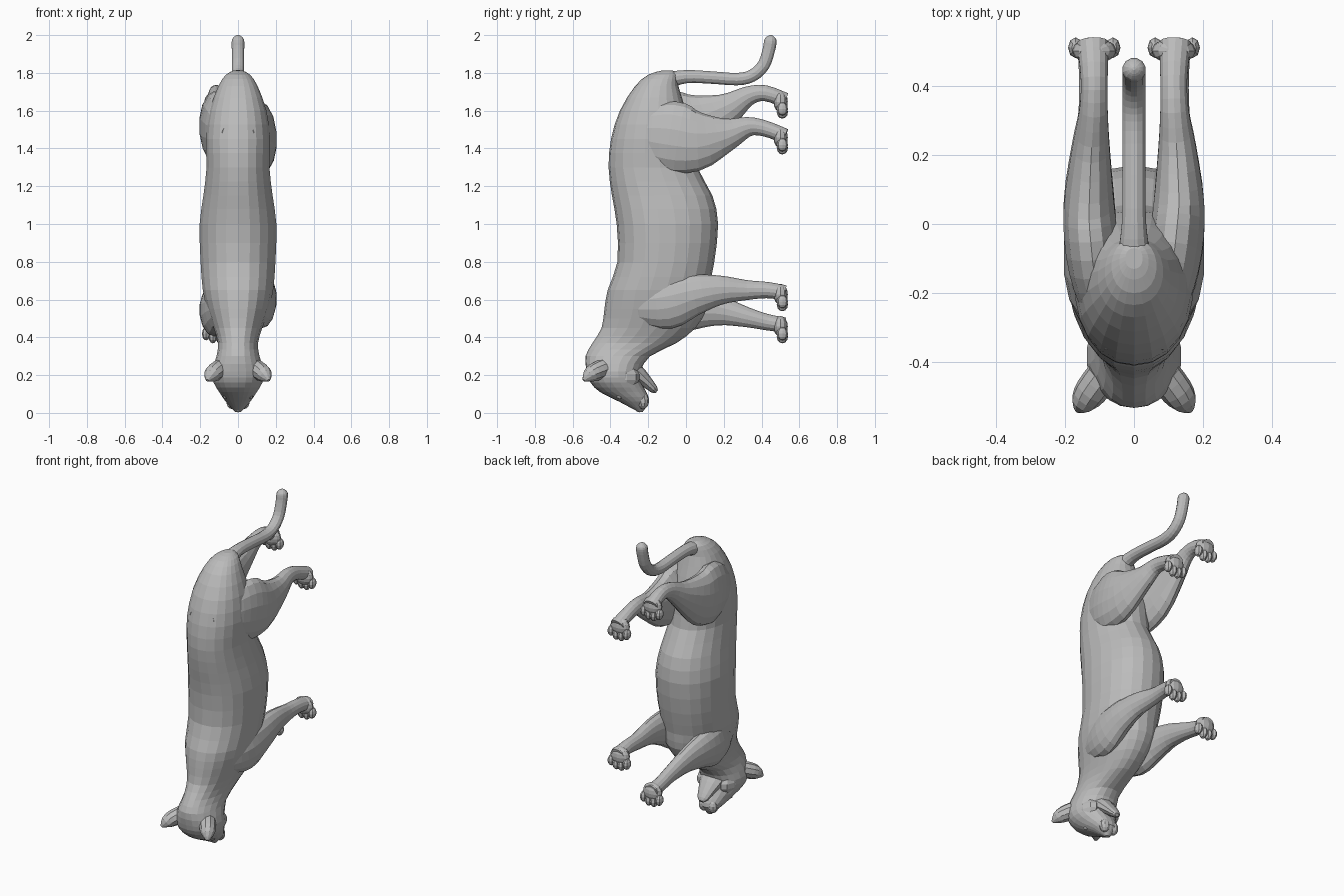
import bpy, bmesh, math
from mathutils import Vector, Matrix

if "Cube" in bpy.data.objects:
    bpy.data.objects.remove(bpy.data.objects["Cube"])

grey = bpy.data.materials.new("plain grey")
grey.diffuse_color = (0.5, 0.5, 0.5, 1)
grey.use_nodes = True
grey.node_tree.nodes["Principled BSDF"].inputs["Base Color"].default_value = grey.diffuse_color


def finish(name, bm):
    bmesh.ops.recalc_face_normals(bm, faces=bm.faces[:])
    me = bpy.data.meshes.new(name)
    bm.to_mesh(me)
    bm.free()
    me.materials.append(grey)
    ob = bpy.data.objects.new(name, me)
    bpy.context.collection.objects.link(ob)
    return ob


def spline(rows, steps):
    """Smooth a list of number rows with a Catmull-Rom curve."""
    rows = [Vector(r) for r in rows]
    out = []
    for i in range(len(rows) - 1):
        p0, p1 = rows[max(i - 1, 0)], rows[i]
        p2, p3 = rows[i + 1], rows[min(i + 2, len(rows) - 1)]
        for k in range(steps):
            t = k / steps
            out.append(0.5 * (2 * p1 + (p2 - p0) * t + (2 * p0 - 5 * p1 + 4 * p2 - p3) * t * t
                              + (3 * p1 - p0 - 3 * p2 + p3) * t ** 3))
    return out + [rows[-1]]


def bulge(v, power):
    return math.copysign(abs(v) ** power, v)


def loft(name, rows, sides=14, steps=2, level=False, power=1.0):
    """Skin rings given as x, y, z, sideways radius, other radius."""
    rows = spline(rows, steps)
    mid = [Vector(r[:3]) for r in rows]
    bm = bmesh.new()
    rings = []
    for i, r in enumerate(rows):
        t = mid[min(i + 1, len(mid) - 1)] - mid[max(i - 1, 0)]
        side, other = Vector((1, 0, 0)), Vector((0, 1, 0))
        if not level:
            t.normalize()
            side = (side - t * t.x).normalized()
            other = t.cross(side)
        ring = []
        for k in range(sides):
            a = 2 * math.pi * (k + 0.5) / sides
            ring.append(bm.verts.new(mid[i] + side * bulge(math.cos(a), power) * max(r[3], .004)
                                     + other * bulge(math.sin(a), power) * max(r[4], .004)))
        rings.append(ring)
    for a, b in zip(rings, rings[1:]):
        for k in range(sides):
            n = (k + 1) % sides
            bm.faces.new((a[k], a[n], b[n], b[k]))
    bm.faces.new(rings[0])
    bm.faces.new(rings[-1])
    return finish(name, bm)


def blob(bm, centre, size, u=10, v=7):
    m = Matrix.Translation(centre) @ Matrix.Diagonal((*size, 1))
    bmesh.ops.create_uvsphere(bm, u_segments=u, v_segments=v, radius=1, matrix=m)


def ball(name, centre, size):
    bm = bmesh.new()
    blob(bm, centre, size)
    finish(name, bm)


# Torso, neck and head: height, back edge, belly edge, half width
outline = [
    (1.812, -.13, -.07, .025), (1.79, -.20, -.045, .065), (1.73, -.27, -.04, .105),
    (1.60, -.35, .0, .152), (1.45, -.397, .04, .172), (1.30, -.41, .06, .168),
    (1.15, -.392, .14, .185), (1.0, -.367, .17, .205), (.80, -.363, .15, .2),
    (.65, -.415, .12, .188), (.55, -.432, .11, .165), (.45, -.447, .05, .13),
    (.37, -.495, -.05, .107), (.30, -.532, -.19, .115), (.22, -.525, -.24, .138),
    (.16, -.505, -.235, .13), (.11, -.455, -.21, .10), (.06, -.355, -.195, .066),
    (.004, -.25, -.23, .015)]
loft("body", [(0, (a + b) / 2, z, w, (b - a) / 2) for z, a, b, w in outline],
     sides=22, level=True, power=.93)

# Tail, a tube that widens into the rump and has a rounded tip
path = [(-.17, 1.70), (-.1, 1.755), (0, 1.78), (.14, 1.775), (.27, 1.767),
        (.35, 1.785), (.41, 1.84), (.438, 1.92), (.447, 1.97)]
tail = [(0, y, z, .034 + .13 * max(0, -y + .02), .034 + .1 * max(0, -y + .02)) for y, z in path]
tail += [(0, .449, 1.99, .022, .022), (0, .45, 2.0, .005, .005)]
loft("tail", tail, sides=12, steps=3)

# Legs: distance along y, height, inset towards the middle, half width, half depth
front = [(-.36, .56, .05, .02, .03), (-.24, .57, .025, .06, .10), (-.10, .585, 0, .075, .14),
         (.04, .625, -.01, .068, .11), (.18, .65, -.005, .053, .078), (.32, .65, .005, .042, .053),
         (.43, .65, .005, .04, .043), (.525, .635, .005, .046, .04)]
hind = [(-.36, 1.48, .06, .02, .03), (-.22, 1.475, .03, .065, .14), (-.08, 1.46, .005, .079, .19),
        (.06, 1.442, -.005, .075, .162), (.22, 1.475, 0, .056, .088), (.33, 1.515, .008, .042, .052),
        (.42, 1.505, .01, .04, .042), (.525, 1.465, .005, .046, .04)]


def leg(name, rows, s, swing):
    """A leg and its paw; the swing shifts the foot along the body."""
    def shift(y):
        return swing * min(1, max(0, y + .27) / .7)
    loft(name + "_leg", [(s * (.125 - i), y, z + shift(y), w, d) for y, z, i, w, d in rows],
         steps=3)
    x, z = s * .115, rows[-1][1] + swing - .008
    bm = bmesh.new()
    blob(bm, (x, .501, z), (.064, .038, .056), 12, 8)
    for k in range(4):  # toes
        off = k - 1.5
        blob(bm, (x + off * .036, .51, z - .056 + .008 * off * off), (.022, .03, .035), 8, 6)
    finish(name + "_paw", bm)


leg("front_right", front, 1, 0)
leg("front_left", front, -1, -.17)
leg("hind_right", hind, 1, 0)
leg("hind_left", hind, -1, .19)

# Lower jaw, held open
loft("lower_jaw", [(0, -.34, .26, .09, .06), (0, -.27, .215, .08, .05),
                   (0, -.21, .165, .055, .033), (0, -.17, .125, .036, .022),
                   (0, -.155, .112, .015, .01)], sides=10)

# Nose, muzzle pads, eyes, cheeks and ears
ball("nose", (0, -.245, .025), (.026, .025, .022))
for label, s in (("right", 1), ("left", -1)):
    ball("muzzle_pad_" + label, (s * .03, -.228, .062), (.034, .032, .042))
    ball("eye_" + label, (s * .066, -.352, .088), (.014, .018, .014))
    ball("cheek_" + label, (s * .075, -.34, .19), (.054, .095, .07))
    loft("ear_" + label, [(s * .09, -.44, .235, .05, .05), (s * .125, -.485, .215, .048, .048),
                          (s * .148, -.517, .195, .036, .036), (s * .163, -.541, .172, .008, .008)],
         sides=10)
